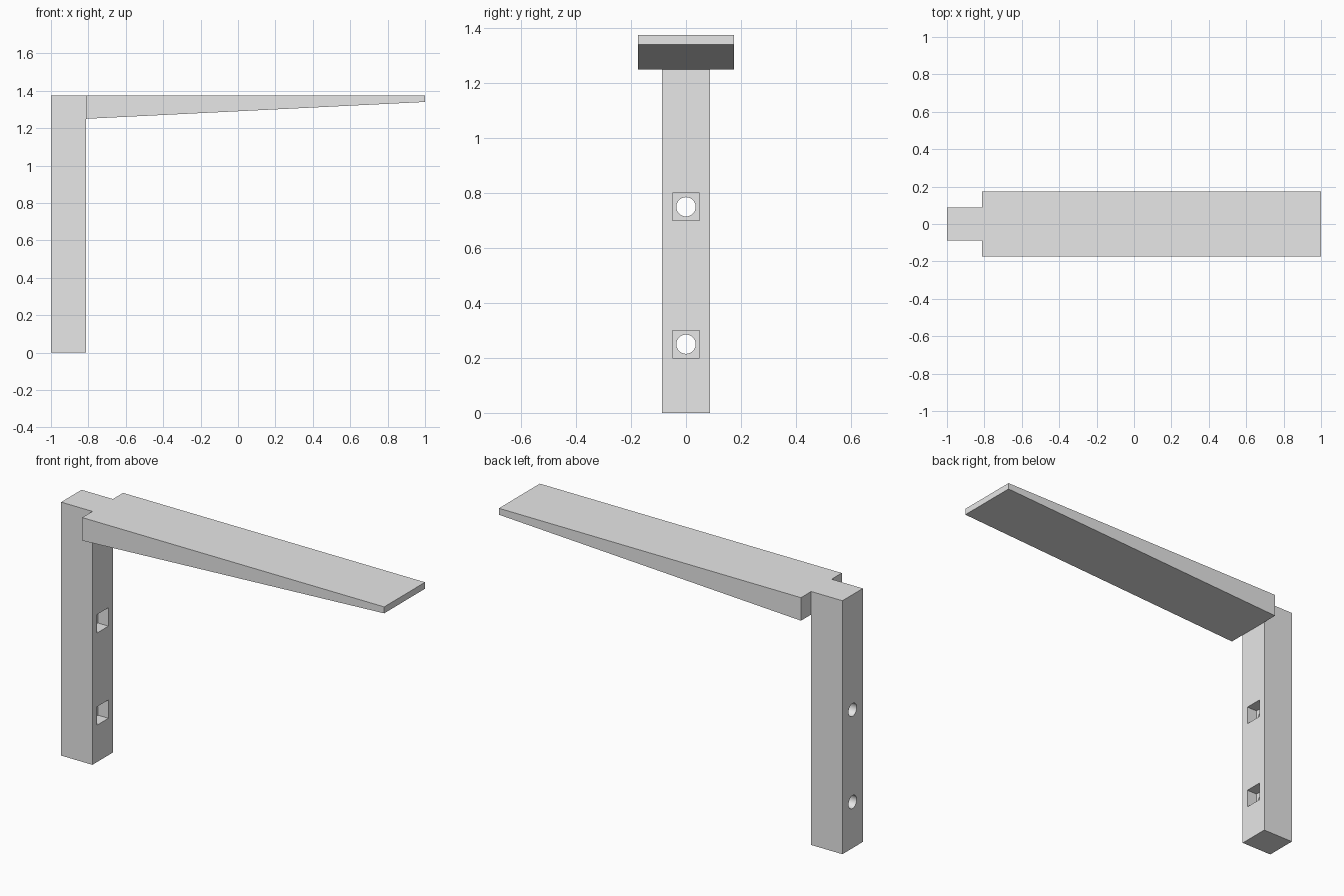
import bpy
import bmesh
import math

old = bpy.data.objects.get("Cube")
if old:
    bpy.data.objects.remove(old, do_unlink=True)

POST_BACK, POST_FRONT, ARM_TIP = -1.0, -0.8125, 1.0
TOP = 1.375
POCKET_DEPTH = 0.0625

grey = bpy.data.materials.new("light_grey")
grey.use_nodes = True
grey.diffuse_color = (0.8, 0.8, 0.8, 1)
grey.node_tree.nodes["Principled BSDF"].inputs["Base Color"].default_value = grey.diffuse_color


def extruded(name, profile, half_width):
    """Extrude an x-z profile symmetrically along y."""
    bm = bmesh.new()
    face = bm.faces.new([bm.verts.new((x, -half_width, z)) for x, z in profile])
    out = bmesh.ops.extrude_face_region(bm, geom=[face])
    moved = [v for v in out["geom"] if isinstance(v, bmesh.types.BMVert)]
    bmesh.ops.translate(bm, verts=moved, vec=(0, 2 * half_width, 0))
    bmesh.ops.recalc_face_normals(bm, faces=bm.faces)
    mesh = bpy.data.meshes.new(name)
    bm.to_mesh(mesh)
    bm.free()
    mesh.materials.append(grey)
    obj = bpy.data.objects.new(name, mesh)
    bpy.context.collection.objects.link(obj)
    return obj


def box(name, x0, x1, z0, z1, half_width):
    return extruded(name, [(x0, z0), (x1, z0), (x1, z1), (x0, z1)], half_width)


def cut(target, cutter):
    """Subtract the cutter from the target, then discard it."""
    cutter.hide_render = True
    mod = target.modifiers.new("cut", "BOOLEAN")
    mod.operation = "DIFFERENCE"
    mod.solver = "EXACT"
    mod.object = cutter
    bpy.ops.object.select_all(action="DESELECT")
    bpy.context.view_layer.objects.active = target
    target.select_set(True)
    bpy.ops.object.modifier_apply(modifier=mod.name)
    bpy.data.objects.remove(cutter, do_unlink=True)


# Upright post
post = box("upright_post", POST_BACK, POST_FRONT, 0, TOP, 0.0875)

# Square pockets on the arm side, with round bolt holes through to the back
for z in (0.25, 0.75):
    cut(post, box("pocket_cutter", POST_FRONT - POCKET_DEPTH, POST_FRONT + 0.1,
                  z - 0.05, z + 0.05, 0.05))
    bpy.ops.mesh.primitive_cylinder_add(vertices=48, radius=0.035, depth=0.6,
                                        location=(POST_BACK + 0.1, 0, z),
                                        rotation=(0, math.pi / 2, 0))
    hole = bpy.context.object
    hole.data.materials.append(grey)
    cut(post, hole)

# Smooth hole walls, sharp box edges
bpy.ops.object.select_all(action="DESELECT")
post.select_set(True)
bpy.context.view_layer.objects.active = post
bpy.ops.object.shade_smooth_by_angle(angle=math.radians(30))

# Wide arm tapering on its underside toward the tip
extruded("tapered_arm", [(POST_FRONT, 1.25), (ARM_TIP, 1.34),
                         (ARM_TIP, TOP), (POST_FRONT, TOP)], 0.175)
